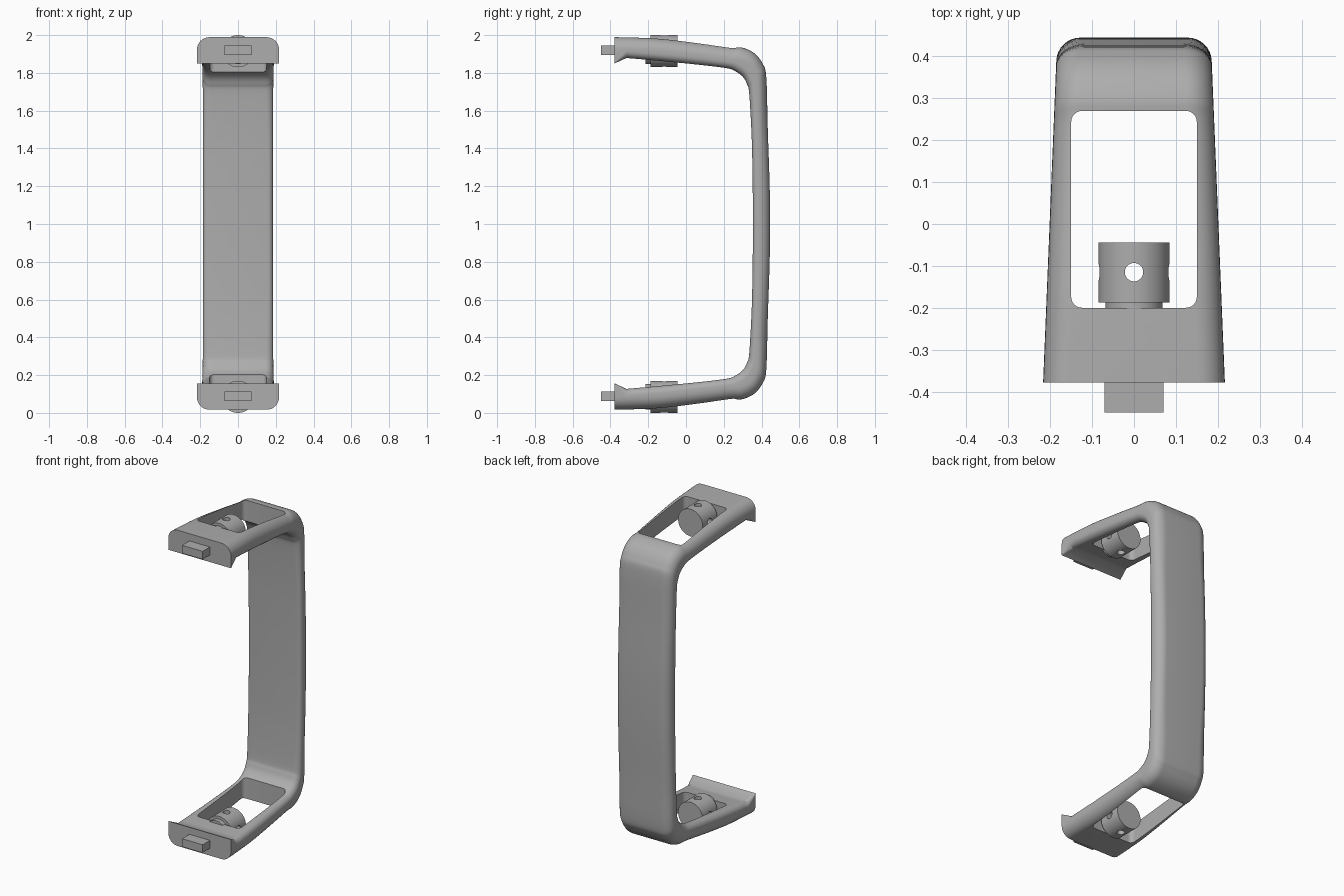
import bpy, bmesh, math
from mathutils import Vector, Matrix

if "Cube" in bpy.data.objects:
    bpy.data.objects.remove(bpy.data.objects["Cube"])

MID = 1.003  # height of the mirror plane

metal = bpy.data.materials.new("satin grey metal")
metal.use_nodes = True
GREY = (0.42, 0.42, 0.42, 1)
metal.diffuse_color = GREY
metal.node_tree.nodes["Principled BSDF"].inputs["Base Color"].default_value = GREY


def make(name, bm, angle=30, helper=False):
    bmesh.ops.recalc_face_normals(bm, faces=bm.faces)
    mesh = bpy.data.meshes.new(name)
    bm.to_mesh(mesh)
    bm.free()
    obj = bpy.data.objects.new(name, mesh)
    bpy.context.collection.objects.link(obj)
    mesh.materials.append(metal)
    obj.hide_render = helper
    obj.hide_viewport = helper
    return obj


def smooth(obj, angle=30):
    bpy.ops.object.select_all(action='DESELECT')
    bpy.context.view_layer.objects.active = obj
    obj.select_set(True)
    bpy.ops.object.shade_smooth_by_angle(angle=math.radians(angle))


def apply_cuts(obj, cutters):
    for c in cutters:
        mod = obj.modifiers.new("cut", 'BOOLEAN')
        mod.operation = 'DIFFERENCE'
        mod.solver = 'EXACT'
        mod.object = c
    graph = bpy.context.evaluated_depsgraph_get()
    cut = bpy.data.meshes.new_from_object(obj.evaluated_get(graph))
    obj.modifiers.clear()
    obj.data = cut
    for c in cutters:
        bpy.data.objects.remove(c)


def add_cylinder(bm, radius, length, centre, axis, segments=64):
    turn = Vector((0, 0, 1)).rotation_difference(Vector(axis)).to_matrix().to_4x4()
    bmesh.ops.create_cone(bm, cap_ends=True, segments=segments, radius1=radius,
                          radius2=radius, depth=length,
                          matrix=Matrix.Translation(centre) @ turn)


def add_box(bm, size, centre):
    bmesh.ops.create_cube(bm, size=1, matrix=Matrix.Translation(centre)
                          @ Matrix.Diagonal((*size, 1)))


# Handle: outer and inner edge of the side profile, upper half (yo, zo, yi, zi)
PROFILE = [
    (-.315, 1.988, -.315, 1.879), (-.14, 1.981, -.145, 1.864),
    (.07, 1.958, .06, 1.844), (.24, 1.936, .215, 1.825),
    (.30, 1.933, .262, 1.808), (.362, 1.904, .302, 1.778),
    (.405, 1.85, .323, 1.74), (.425, 1.777, .335, 1.687),
    (.433, 1.5, .348, 1.45), (.443, 1.2, .353, 1.2), (.445, MID, .354, MID)]


def spline(points, steps=5):
    pts = [Vector(p) for p in points]
    pts = [2 * pts[0] - pts[1]] + pts + [2 * pts[-1] - pts[-2]]
    out = []
    for a, b, c, d in zip(pts, pts[1:], pts[2:], pts[3:]):
        for i in range(steps):
            t = i / steps
            out.append(.5 * (2 * b + (c - a) * t + (2 * a - 5 * b + 4 * c - d) * t * t
                             + (3 * b - a - 3 * c + d) * t ** 3))
    return out + [pts[-2]]


def section(station, inner_share):
    """Rounded cross-section with a fuller radius on the outer edges."""
    outer, inner = Vector((0, *station[:2])), Vector((0, *station[2:]))
    thick = (outer - inner).length
    up = (outer - inner) / thick
    ro, ri = min(.065, .6 * thick), inner_share * thick
    ring = []
    for sx, top, r, start in ((1, 1, ro, 0), (-1, 1, ro, 90), (-1, 0, ri, 180), (1, 0, ri, 270)):
        for k in range(9):
            a = math.radians(start + 90 * k / 8)
            s = (thick - r if top else r) + r * math.sin(a)
            p = inner + up * s
            half = .217 - .041 * (p.y + .378)
            p.x = sx * (half - r) + r * math.cos(a)
            ring.append(p)
    return ring


rings = [section((-.378, 1.989, -.378, 1.85), .01)]     # flared mounting end
rings += [section(s, .32) for s in spline(PROFILE)]
rings += [[Vector((p.x, p.y, 2 * MID - p.z)) for p in ring] for ring in rings[-2::-1]]

bm = bmesh.new()
loops = [[bm.verts.new(p) for p in ring] for ring in rings]
for a, b in zip(loops, loops[1:]):
    n = len(a)
    for i in range(n):
        bm.faces.new((a[i], a[(i + 1) % n], b[(i + 1) % n], b[i]))
bm.faces.new(loops[0])
bm.faces.new(loops[-1])
handle = make("handle", bm)

# Window through both arms
bm = bmesh.new()
add_box(bm, (.30, .47, 3), (0, .035, MID))
upright = [e for e in bm.edges if abs(e.verts[0].co.z - e.verts[1].co.z) > 1]
bmesh.ops.bevel(bm, geom=upright, offset=.026, segments=6, affect='EDGES', profile=.5)
apply_cuts(handle, [make("window_cutter", bm, helper=True)])
smooth(handle)

# Locking knobs, shafts and tongues at both ends
for side, word in ((1, "upper"), (-1, "lower")):
    z = 1 + side * .915
    bm = bmesh.new()
    add_cylinder(bm, .085, .143, (0, -.1155, z), (0, 1, 0))
    knob = make(word + "_knob", bm)
    cutters = []
    for axis in ((0, 0, 1), (1, 0, 0)):
        bm = bmesh.new()
        add_cylinder(bm, .022, .4, (0, -.115, z), axis, 32)
        cutters.append(make("hole_cutter", bm, helper=True))
    apply_cuts(knob, cutters)
    smooth(knob)

    bm = bmesh.new()
    add_cylinder(bm, .068, .03, (0, -.2, z), (0, 1, 0))
    smooth(make(word + "_shaft", bm))

    bm = bmesh.new()
    add_box(bm, (.142, .09, .05), (0, -.405, MID + side * .916))
    make(word + "_tongue", bm)
